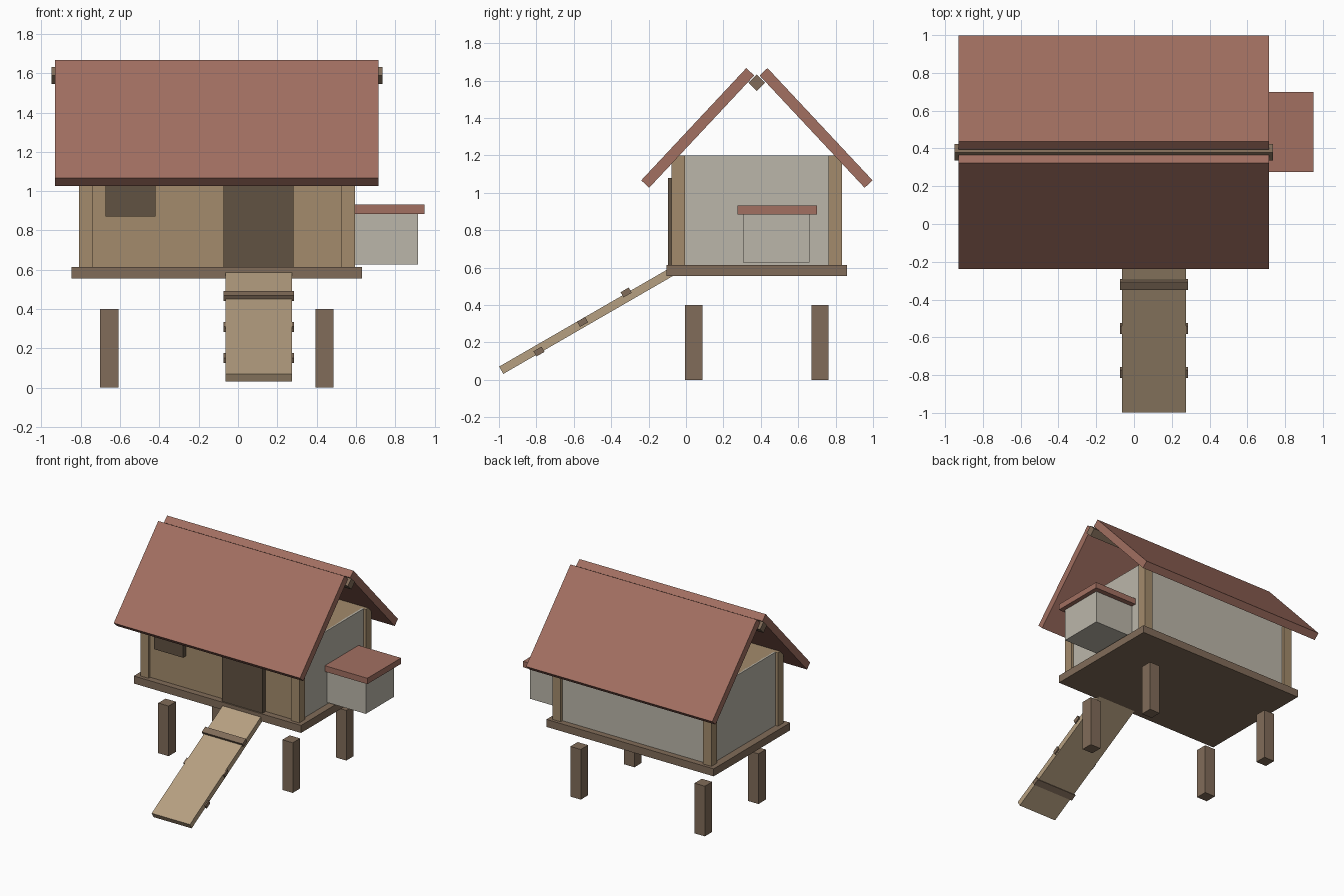
import bpy
from math import radians, sin, cos
from mathutils import Vector, Matrix

if "Cube" in bpy.data.objects:
    bpy.data.objects.remove(bpy.data.objects["Cube"])


def material(name, rgb):
    m = bpy.data.materials.new(name)
    m.diffuse_color = (*rgb, 1)
    m.use_nodes = True
    m.node_tree.nodes["Principled BSDF"].inputs["Base Color"].default_value = m.diffuse_color
    return m


ROOF = material("roof_red", (0.36, 0.16, 0.12))
TAN = material("tan_wood", (0.37, 0.26, 0.15))
BROWN = material("brown_wood", (0.22, 0.15, 0.10))
DARK = material("dark_wood", (0.12, 0.085, 0.055))
PALE = material("pale_wood", (0.47, 0.35, 0.22))
GREY = material("pale_panel", (0.50, 0.47, 0.40))


def box(name, x, y, z, mat, tilt=0.0):
    """Box from (min, max) ranges, turned about its own x axis by tilt."""
    bpy.ops.mesh.primitive_cube_add(size=1)
    o = bpy.context.object
    o.name = name
    size = [r[1] - r[0] for r in (x, y, z)]
    centre = Vector([(r[0] + r[1]) / 2 for r in (x, y, z)])
    o.data.transform(Matrix.Rotation(tilt, 4, 'X') @ Matrix.Diagonal((*size, 1)))
    o.location = centre
    o.data.materials.append(mat)
    return o


def bar(name, x, y, z, length, thick, tilt, mat):
    """Tilted bar given by its centre in the side view."""
    return box(name, x, (y - length / 2, y + length / 2),
               (z - thick / 2, z + thick / 2), mat, tilt)


MID_X, MID_Y = -0.107, 0.379   # centre of the house

# Platform and stub legs
box("platform", (-0.847, 0.63), (-0.105, 0.86), (0.555, 0.615), BROWN)
for sx, side in ((-1, "left"), (1, "right")):
    for sy, end in ((-1, "front"), (1, "back")):
        cx, cy = MID_X + sx * 0.548, MID_Y + sy * 0.338
        box(f"{end}_{side}_leg", (cx - 0.046, cx + 0.046),
            (cy - 0.046, cy + 0.046), (0, 0.40), BROWN)
        # Corner posts
        cx, cy = MID_X + sx * 0.666, MID_Y + sy * 0.42
        box(f"{end}_{side}_corner_post", (cx - 0.036, cx + 0.036),
            (cy - 0.036, cy + 0.036), (0.61, 1.2), TAN)

# House body with pale panels on the sides and back
box("house_body", (-0.775, 0.562), (-0.055, 0.80), (0.61, 1.2), TAN)
box("left_panel", (-0.787, -0.77), (-0.01, 0.768), (0.61, 1.2), GREY)
box("right_panel", (0.557, 0.574), (-0.01, 0.768), (0.61, 1.2), GREY)
box("back_panel", (-0.737, 0.525), (0.795, 0.812), (0.61, 1.2), GREY)

# Door and window
box("door", (-0.075, 0.283), (-0.095, -0.05), (0.61, 1.08), DARK)
box("window", (-0.675, -0.42), (-0.093, -0.05), (0.87, 1.08), DARK)

# Roof slopes, mirrored about the ridge, and the square ridge beam
pitch, slope, thick = radians(46.9), 0.822, 0.058
mid = Vector((-0.24 + 0.323, 1.066 + 1.667)) / 2
mid += Vector((sin(pitch), -cos(pitch))) * thick / 2
for s, side in ((-1, "front"), (1, "back")):
    bar(f"{side}_roof_slope", (-0.93, 0.715), MID_Y + s * (MID_Y - mid.x), mid.y,
        slope, thick, -s * pitch, ROOF)
bar("ridge_beam", (-0.95, 0.736), MID_Y, 1.588, 0.062, 0.062, radians(45), BROWN)

# Nest box with lid
box("nest_box", (0.565, 0.915), (0.305, 0.66), (0.627, 0.888), GREY)
box("nest_box_lid", (0.57, 0.95), (0.275, 0.70), (0.885, 0.932), ROOF)

# Entry ramp and its cleats
a, length = radians(30), 1.06
bar("ramp", (-0.063, 0.275), -0.988 + cos(a) * length / 2,
    0.051 + sin(a) * length / 2, length, 0.045, a, PALE)
for i in range(3):
    bar(f"ramp_cleat_{i + 1}", (-0.075, 0.285), -0.786 + 0.233 * i,
        0.151 + 0.158 * i, 0.05, 0.032, a, BROWN)
